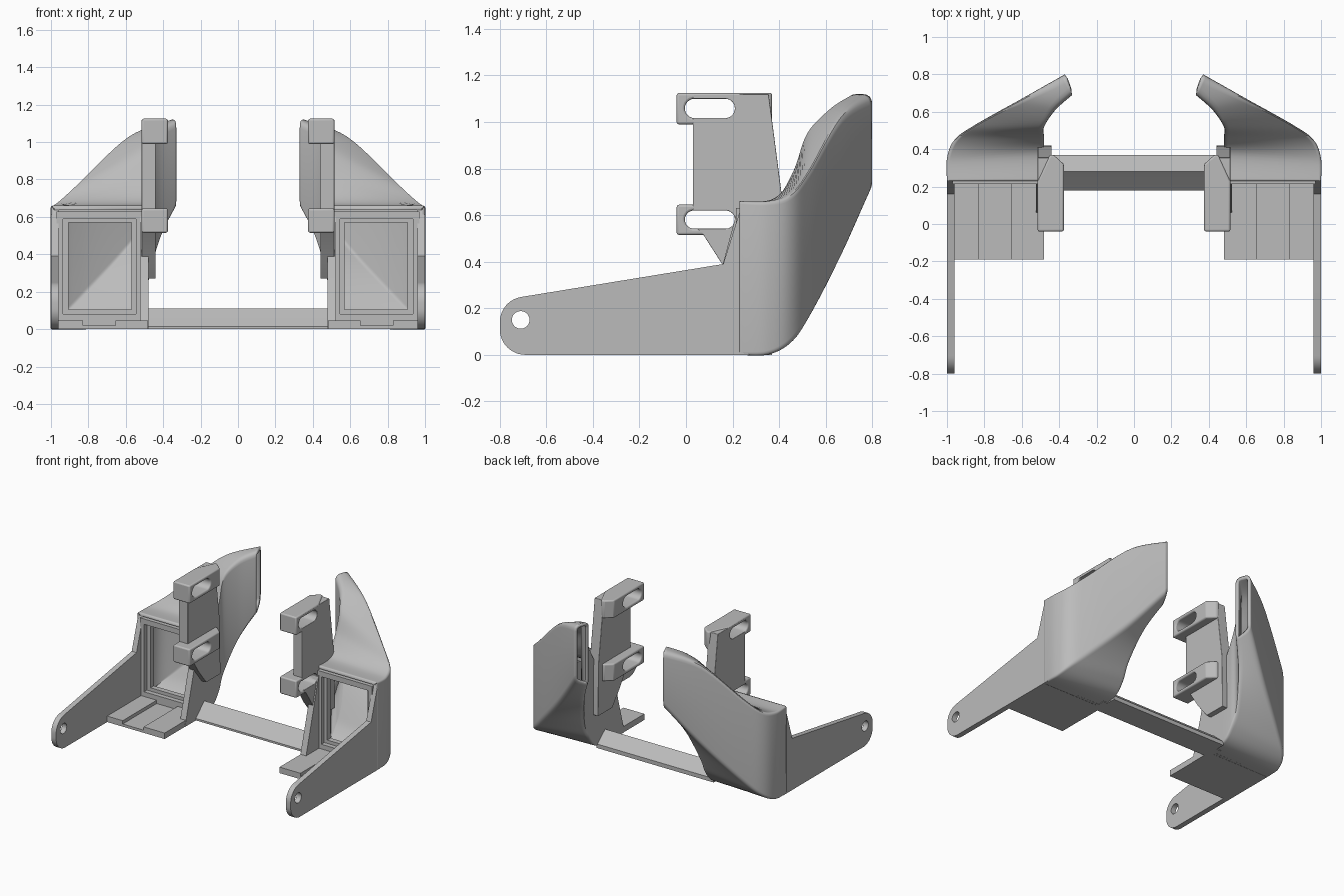
import bpy, bmesh
from math import cos, sin, pi, radians
from mathutils import Vector

if "Cube" in bpy.data.objects:
    bpy.data.objects.remove(bpy.data.objects["Cube"], do_unlink=True)

grey = bpy.data.materials.new("plain_grey")
grey.use_nodes = True
grey.diffuse_color = (0.5, 0.5, 0.5, 1)
grey.node_tree.nodes["Principled BSDF"].inputs["Base Color"].default_value = (0.5, 0.5, 0.5, 1)


def make_object(name, bm):
    bmesh.ops.recalc_face_normals(bm, faces=bm.faces)
    mesh = bpy.data.meshes.new(name)
    bm.to_mesh(mesh)
    bm.free()
    mesh.materials.append(grey)
    ob = bpy.data.objects.new(name, mesh)
    bpy.context.collection.objects.link(ob)
    return ob


def prism(name, outline, lo, hi, axis="x"):
    """Extrude a (y, z) outline along x, or an (x, y) outline along z."""
    place = (lambda a, b, t: (t, a, b)) if axis == "x" else (lambda a, b, t: (a, b, t))
    bm = bmesh.new()
    ends = [[bm.verts.new(place(a, b, t)) for a, b in outline] for t in (lo, hi)]
    for end in ends:
        bm.faces.new(end)
    n = len(outline)
    for i in range(n):
        j = (i + 1) % n
        bm.faces.new((ends[0][i], ends[0][j], ends[1][j], ends[1][i]))
    return make_object(name, bm)


def box(name, x, y, z):
    return prism(name, [(x[0], y[0]), (x[1], y[0]), (x[1], y[1]), (x[0], y[1])], z[0], z[1], "z")


def arc(cy, cz, r, start, end, steps=12):
    return [(cy + r * cos(radians(start + (end - start) * i / steps)),
             cz + r * sin(radians(start + (end - start) * i / steps))) for i in range(steps + 1)]


def stadium(y0, y1, z0, z1):
    r = (z1 - z0) / 2
    return arc(y0 + r, z0 + r, r, 90, 270) + arc(y1 - r, z0 + r, r, -90, 90)


def bevel(ob, width):
    mod = ob.modifiers.new("Soft edges", "BEVEL")
    mod.width, mod.segments, mod.limit_method = width, 3, "ANGLE"
    mod.angle_limit = radians(40)


def cut(ob, outline):
    cutter = prism("cutter", outline, 0.2, 1.2)
    cutter.hide_render = True
    mod = ob.modifiers.new("Cut", "BOOLEAN")
    mod.object, mod.operation, mod.solver = cutter, "DIFFERENCE", "EXACT"
    bpy.context.view_layer.update()
    deps = bpy.context.evaluated_depsgraph_get()
    mesh = bpy.data.meshes.new_from_object(ob.evaluated_get(deps))
    ob.modifiers.clear()
    ob.data = mesh
    bpy.data.objects.remove(cutter, do_unlink=True)


def finish(ob, mirrored=True):
    if mirrored:
        mod = ob.modifiers.new("Other side", "MIRROR")
        mod.use_axis[0] = True
    bpy.ops.object.select_all(action="DESELECT")
    ob.select_set(True)
    bpy.context.view_layer.objects.active = ob
    bpy.ops.object.shade_smooth_by_angle(angle=radians(32))


# Duct: a square inlet lofted to a tall narrow outlet turned inwards
# each station: outer x, outer y, outer bottom z, outer top z, inner x, y, bottom z, top z
stations = [
    (1.0, 0.23, 0.0, 0.66, 0.48, 0.23, 0.0, 0.66),
    (1.0, 0.35, 0.0, 0.66, 0.48, 0.38, 0.02, 0.67),
    (0.96, 0.45, 0.05, 0.69, 0.48, 0.46, 0.10, 0.79),
    (0.85, 0.53, 0.16, 0.79, 0.48, 0.52, 0.22, 0.96),
    (0.60, 0.67, 0.42, 1.03, 0.42, 0.61, 0.45, 1.06),
    (0.37, 0.80, 0.70, 1.12, 0.33, 0.69, 0.64, 1.12),
]


def spline(t):
    i = min(int(t), len(stations) - 2)
    f = t - i
    p = [stations[max(0, min(len(stations) - 1, k))] for k in range(i - 1, i + 3)]
    return [0.5 * (2 * b + (c - a) * f + (2 * a - 5 * b + 4 * c - d) * f * f
                   + (3 * b - a - 3 * c + d) * f ** 3) for a, b, c, d in zip(*p)]


def section(t):
    ox, oy, ob, ot, ix, iy, ib, it = spline(t)
    corners = [Vector(c) for c in ((ox, oy, ob), (ox, oy, ot), (ix, iy, it), (ix, iy, ib))]
    r = 0.012 + 0.033 * t / (len(stations) - 1)
    points = []
    for k, c in enumerate(corners):
        a = c + (corners[k - 1] - c).normalized() * r
        b = c + (corners[(k + 1) % 4] - c).normalized() * r
        for s in (0, 0.25, 0.5, 0.75, 1):
            points.append(a * (1 - s) ** 2 + c * 2 * s * (1 - s) + b * s * s)
    return points


bm = bmesh.new()
steps = 40
rings = [[bm.verts.new(p) for p in section((len(stations) - 1) * i / steps)] for i in range(steps + 1)]
for r0, r1 in zip(rings, rings[1:]):
    for k in range(len(r0)):
        j = (k + 1) % len(r0)
        bm.faces.new((r0[k], r0[j], r1[j], r1[k]))
duct = make_object("air_duct", bm)
shell = duct.modifiers.new("Wall", "SOLIDIFY")
shell.thickness, shell.offset = 0.022, -1
finish(duct)


# Stepped frame around the inlet
def frame(name, x, z, inner_x, inner_z, y):
    finish(box(name + "_inner_side", (x[0], inner_x[0]), y, z))
    finish(box(name + "_outer_side", (inner_x[1], x[1]), y, z))
    finish(box(name + "_bottom", inner_x, y, (z[0], inner_z[0])))
    finish(box(name + "_top", inner_x, y, (inner_z[1], z[1])))


frame("inlet_frame", (0.482, 0.97), (0.003, 0.63), (0.545, 0.935), (0.08, 0.59), (0.215, 0.25))
frame("inlet_step", (0.50, 0.98), (0.02, 0.64), (0.57, 0.905), (0.105, 0.57), (0.25, 0.29))

# Side arm with pivot hole
arm = prism("side_arm", arc(-0.69, 0.11, 0.11, 270, 180) + arc(-0.69, 0.14, 0.11, 180, 98)
            + [(0.16, 0.39), (0.24, 0.645), (0.27, 0.645), (0.27, 0.0)], 0.96, 1.0)
cut(arm, stadium(-0.748, -0.672, 0.112, 0.188))
finish(arm)

# Floor plate with a shallow channel
finish(box("floor_plate", (0.48, 0.965), (-0.19, 0.25), (0.0, 0.02)))
finish(box("floor_inner_rail", (0.48, 0.655), (-0.19, 0.25), (0.02, 0.045)))
finish(box("floor_outer_rail", (0.83, 0.965), (-0.19, 0.25), (0.02, 0.045)))

# Inner strut rising from the floor to the bracket
finish(prism("inner_strut", [(0.05, 0.0), (0.3, 0.0), (0.3, 0.62), (0.22, 0.62), (0.15, 0.36)], 0.478, 0.525))

# Bracket blade and its two slotted lugs
blade = prism("bracket_blade", [(0.03, 0.56), (0.03, 1.12), (0.355, 1.12), (0.415, 0.66),
                                (0.42, 0.27), (0.25, 0.27), (0.155, 0.39), (0.075, 0.515)], 0.44, 0.515)
lugs = []
for label, z0, z1 in (("upper", 0.99, 1.125), ("lower", 0.515, 0.645)):
    lug = prism(label + "_lug", [(0.375, -0.04), (0.515, -0.04), (0.515, 0.23), (0.45, 0.37),
                                 (0.43, 0.37), (0.375, 0.32)], z0, z1, "z")
    slot = stadium(-0.005, 0.21, z0 + 0.027, z1 - 0.025)
    cut(lug, slot)
    cut(blade, slot)
    lugs.append(lug)
for part in [blade] + lugs:
    bevel(part, 0.012)
    finish(part)

# Crossbar joining both sides
finish(prism("crossbar", [(0.18, 0.0), (0.18, 0.015), (0.26, 0.09), (0.28, 0.11),
                          (0.37, 0.03), (0.37, 0.0)], -0.49, 0.49), mirrored=False)
